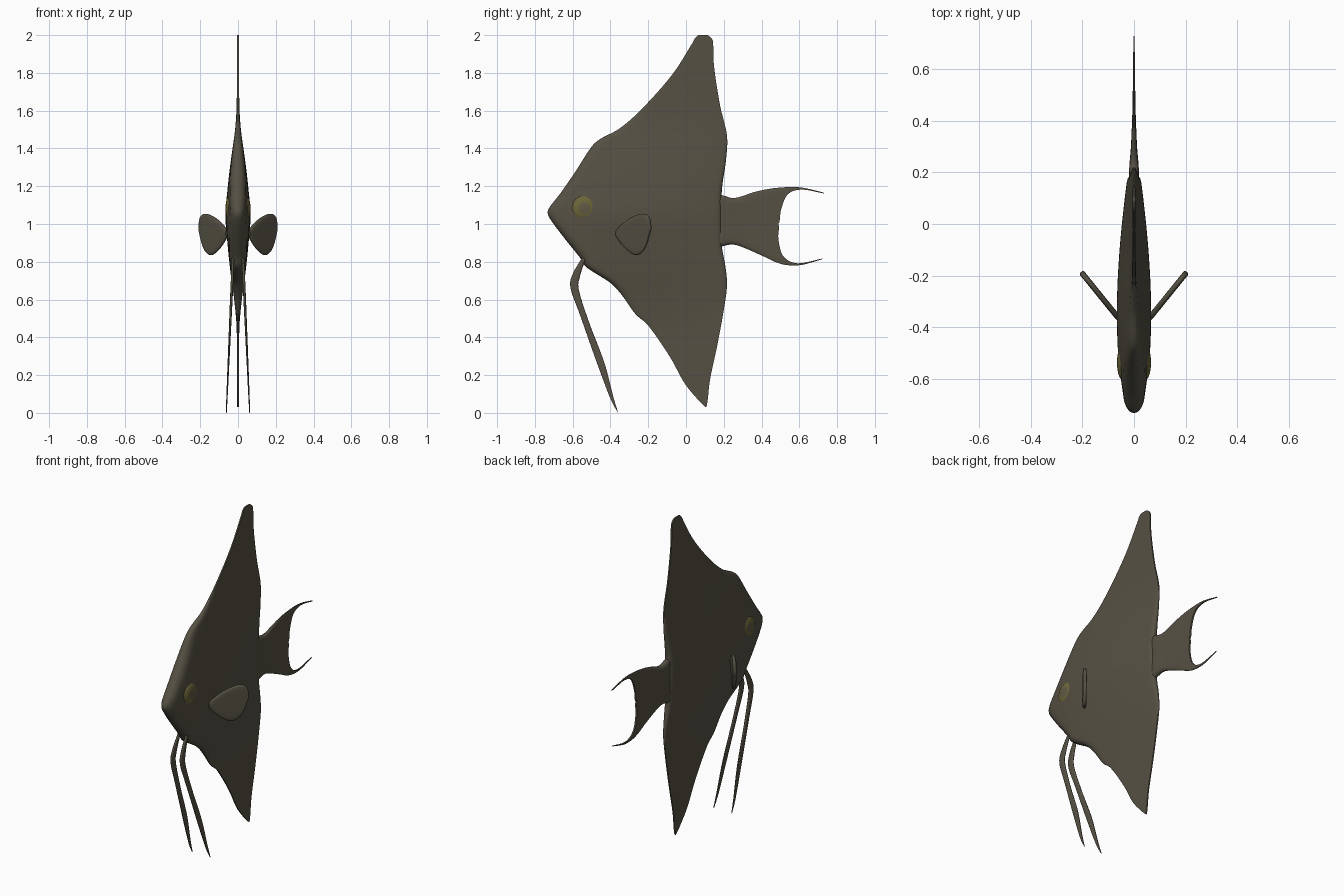
import bpy, bmesh, math
from mathutils import Vector, Matrix

if "Cube" in bpy.data.objects:
    bpy.data.objects.remove(bpy.data.objects["Cube"])


def material(name, rgb):
    m = bpy.data.materials.new(name)
    m.diffuse_color = (*rgb, 1)
    m.use_nodes = True
    m.node_tree.nodes["Principled BSDF"].inputs["Base Color"].default_value = m.diffuse_color
    return m


SKIN = material("dark_olive_grey", (0.092, 0.081, 0.057))
IRIS = material("olive_yellow", (0.15, 0.13, 0.04))
PUPIL = material("dull_brown", (0.115, 0.1, 0.06))


def smooth_at(table, t):
    """Smooth curve through (t, value) pairs sorted by t."""
    n = len(table)
    if t <= table[0][0]:
        return table[0][1]
    if t >= table[-1][0]:
        return table[-1][1]
    i = next(k for k in range(n - 1) if t <= table[k + 1][0])

    def slope(k):
        a, b = table[max(k - 1, 0)], table[min(k + 1, n - 1)]
        return (b[1] - a[1]) / (b[0] - a[0])
    (t0, v0), (t1, v1) = table[i], table[i + 1]
    h = t1 - t0
    u = (t - t0) / h
    return ((2*u**3 - 3*u**2 + 1) * v0 + (u**3 - 2*u**2 + u) * h * slope(i)
            + (3*u**2 - 2*u**3) * v1 + (u**3 - u**2) * h * slope(i + 1))


def path(points, count):
    """Resample a (y, z) polyline smoothly, by point index."""
    ys = [(i, p[0]) for i, p in enumerate(points)]
    zs = [(i, p[1]) for i, p in enumerate(points)]
    top = len(points) - 1
    return [(smooth_at(ys, top * k / count), smooth_at(zs, top * k / count))
            for k in range(count + 1)]


def finish(obj, mats, angle=50):
    for m in mats:
        obj.data.materials.append(m)
    bpy.ops.object.select_all(action='DESELECT')
    obj.select_set(True)
    bpy.context.view_layer.objects.active = obj
    bpy.ops.object.shade_smooth_by_angle(angle=math.radians(angle))
    return obj


def sheet(name, edge_a, edge_b, across, half, round_a, round_b,
          rim=0.003, centre=lambda z: 0.0, place=None):
    """Thin solid between two edges; half(y, z) is its half thickness."""
    bm = bmesh.new()
    rings = []

    def bulge(d, radius):
        if radius == 0:
            return 1
        return math.sqrt(1 - (1 - min(d / radius, 1)) ** 2)
    for a, b in zip(edge_a, edge_b):
        span = math.dist(a, b)
        left, right = [], []
        for j in range(across + 1):
            s = (1 - math.cos(math.pi * j / across)) / 2
            y, z = (a[k] + (b[k] - a[k]) * s for k in (0, 1))
            r = bulge(span * s, round_a) * bulge(span * (1 - s), round_b)
            w = rim + max(half(y, z) - rim, 0) * r
            left.append(bm.verts.new((centre(z) + w, y, z)))
            right.append(bm.verts.new((centre(z) - w, y, z)))
        rings.append(left + right[::-1])
    n = len(rings[0])
    for p, q in zip(rings, rings[1:]):
        for j in range(n):
            k = (j + 1) % n
            bm.faces.new((p[j], p[k], q[k], q[j]))
    for ring in (rings[0], rings[-1]):
        for j in range(across):
            bm.faces.new((ring[j], ring[j + 1], ring[n - 2 - j], ring[n - 1 - j]))
    bmesh.ops.recalc_face_normals(bm, faces=bm.faces)
    if place:
        bm.transform(place)
    me = bpy.data.meshes.new(name)
    bm.to_mesh(me)
    bm.free()
    obj = bpy.data.objects.new(name, me)
    bpy.context.collection.objects.link(obj)
    return finish(obj, [SKIN])


# Body with dorsal and anal fins: front and rear edges as (z, y)
front = [(.03, .103), (.058, .074), (.153, -.005), (.296, -.085), (.47, -.206),
         (.52, -.265), (.624, -.34), (.688, -.40), (.773, -.53), (.82, -.56),
         (.92, -.64), (1.027, -.72), (1.058, -.733), (1.085, -.725), (1.16, -.667),
         (1.275, -.587), (1.413, -.497), (1.45, -.455), (1.50, -.36), (1.60, -.243),
         (1.79, -.074), (1.963, .037), (1.985, .048), (2.0, .065)]
rear = [(.03, .108), (.06, .114), (.175, .127), (.35, .164), (.545, .2), (.677, .217),
        (.78, .208), (.88, .19), (1.0, .19), (1.18, .19), (1.34, .212), (1.466, .217),
        (1.63, .18), (1.84, .148), (1.963, .143), (1.985, .135), (2.0, .115)]
# Half thickness by height and by length
by_height = [(0, .005), (.45, .008), (.6, .02), (.75, .039), (.9, .054), (1.05, .064),
             (1.2, .052), (1.3, .041), (1.4, .028), (1.5, .015), (1.62, .008), (2, .006)]
by_length = [(-.74, .03), (-.65, .044), (-.5, .062), (-.3, .066), (-.1, .056),
             (.1, .036), (.22, .02)]


def body_half(y, z):
    return max(.005, smooth_at(by_height, z) * smooth_at(by_length, y) / .064)


heights = [.03 + 1.97 * i / 130 for i in range(131)]
sheet("body", [(smooth_at(front, z), z) for z in heights],
      [(smooth_at(rear, z), z) for z in heights], 28, body_half, .05, .02, rim=.004)

# Tail fin: upper and lower lobes, each from outer edge to inner edge
tail_width = [(.1, .012), (.2, .019), (.3, .012), (.45, .006), (.6, .004), (.74, .002)]
upper_out = [(.12, 1.17), (.2, 1.15), (.26, 1.138), (.365, 1.17), (.44, 1.186),
             (.5, 1.193), (.577, 1.196), (.64, 1.188), (.728, 1.167)]
upper_in = [(.12, 1.0), (.22, 1.0), (.32, 1.0), (.42, 1.0), (.488, 1.0),
            (.503, 1.074), (.537, 1.155), (.61, 1.182), (.73, 1.162)]
lower_out = [(.12, .86), (.2, .884), (.25, .891), (.31, .873), (.418, .825),
             (.47, .8), (.53, .783), (.61, .783), (.72, .813)]
lower_in = [(.12, 1.0), (.22, 1.0), (.32, 1.0), (.42, 1.0), (.488, 1.0),
            (.489, .92), (.515, .83), (.59, .792), (.722, .817)]
for name, out, inner in (("tail_upper_lobe", upper_out, upper_in),
                         ("tail_lower_lobe", lower_out, lower_in)):
    sheet(name, path(out, 48), path(inner, 48), 10,
          lambda y, z: smooth_at(tail_width, y), .03, 0, rim=.002)

# Pectoral fin outline, lying along its own length from the root
fin_top = [(0, .965), (.03, .992), (.10, 1.033), (.18, 1.054), (.222, 1.035), (.233, .985)]
fin_low = [(0, .935), (.03, .90), (.08, .858), (.14, .836), (.195, .875), (.234, .975)]
# Trailing ventral feelers
feeler_front = [(-.545, .83), (-.60, .735), (-.611, .66), (-.56, .515), (-.47, .26),
                (-.402, .08), (-.362, .003)]
feeler_rear = [(-.53, .82), (-.562, .72), (-.567, .65), (-.515, .485), (-.432, .265),
               (-.386, .09), (-.359, .0)]

for side, label in ((1, "right"), (-1, "left")):
    turn = (Matrix.Translation((side * .058, -.368, 0))
            @ Matrix.Rotation(-side * math.radians(39), 4, 'Z'))
    sheet(label + "_pectoral_fin", path(fin_top, 30), path(fin_low, 30), 14,
          lambda y, z: .011, .03, .03, rim=.004, place=turn)
    sheet(label + "_feeler", path(feeler_front, 48), path(feeler_rear, 48), 6,
          lambda y, z: .003 + .004 * min(z / .6, 1), .012, .012, rim=.002,
          centre=lambda z: side * (.062 - .044 * z))

    # Eye: flattened ball with the pupil set by distance from its axis
    bpy.ops.mesh.primitive_uv_sphere_add(segments=32, ring_count=20, radius=1)
    eye = bpy.context.object
    eye.name = label + "_eye"
    eye.data.transform(Matrix.Translation((side * .044, -.538, 1.085))
                       @ Matrix.Diagonal((.022, .067, .067, 1))
                       @ Matrix.Rotation(math.pi / 2, 4, 'Y'))
    finish(eye, [IRIS, PUPIL])
    for f in eye.data.polygons:
        f.material_index = int(math.hypot(f.center.y + .538, f.center.z - 1.085) < .03)
